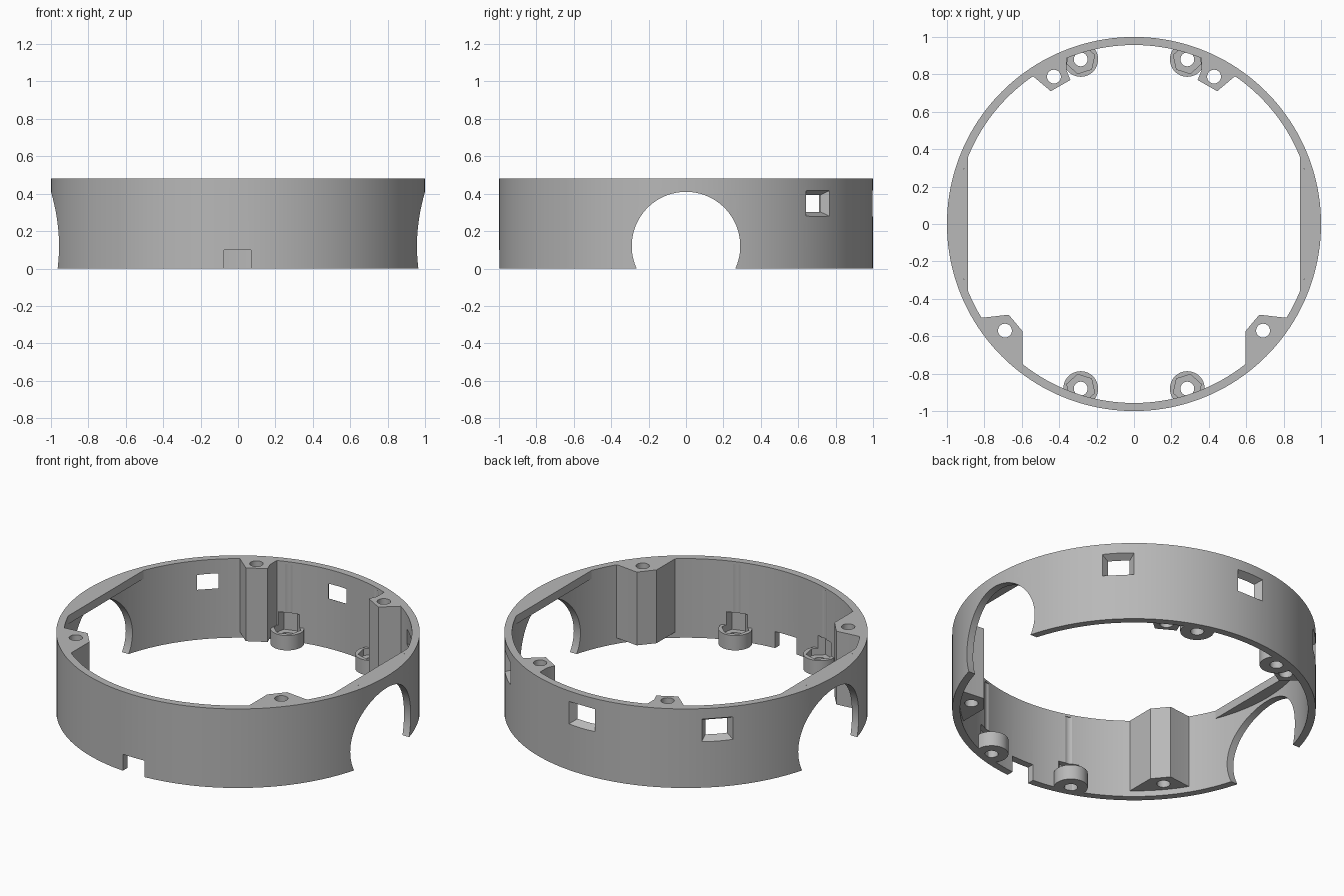
import bpy, bmesh, math
from mathutils import Matrix

if "Cube" in bpy.data.objects:
    bpy.data.objects.remove(bpy.data.objects["Cube"])

HEIGHT, INNER = 0.48, 0.957
HOLE = 0.037

grey = bpy.data.materials.new("plain grey")
grey.use_nodes = True
grey.diffuse_color = (0.48, 0.48, 0.48, 1)
grey.node_tree.nodes["Principled BSDF"].inputs["Base Color"].default_value = grey.diffuse_color


def circle(r, n=64, cx=0, cy=0, turn=0):
    return [(cx + r * math.cos(turn + math.tau * i / n),
             cy + r * math.sin(turn + math.tau * i / n)) for i in range(n)]


def loft(name, low, high, z0, z1, matrix=Matrix()):
    """Solid between two outlines with equal point counts."""
    bm = bmesh.new()
    a = [bm.verts.new((x, y, z0)) for x, y in low]
    b = [bm.verts.new((x, y, z1)) for x, y in high]
    n = len(a)
    bm.faces.new(a)
    bm.faces.new(b)
    for i in range(n):
        j = (i + 1) % n
        bm.faces.new((a[i], a[j], b[j], b[i]))
    bm.transform(matrix)
    bmesh.ops.recalc_face_normals(bm, faces=bm.faces)
    mesh = bpy.data.meshes.new(name)
    bm.to_mesh(mesh)
    bm.free()
    mesh.materials.append(grey)
    obj = bpy.data.objects.new(name, mesh)
    bpy.context.collection.objects.link(obj)
    return obj


def prism(name, outline, z0, z1, matrix=Matrix()):
    return loft(name, outline, outline, z0, z1, matrix)


def rect(w, h):
    return [(-w / 2, -h / 2), (w / 2, -h / 2), (w / 2, h / 2), (-w / 2, h / 2)]


def carve(obj, cutter, operation='DIFFERENCE'):
    """Apply one boolean and discard the cutter."""
    bpy.ops.object.select_all(action='DESELECT')
    obj.select_set(True)
    bpy.context.view_layer.objects.active = obj
    mod = obj.modifiers.new("carve", 'BOOLEAN')
    mod.operation, mod.object, mod.solver = operation, cutter, 'EXACT'
    bpy.ops.object.modifier_apply(modifier=mod.name)
    bpy.data.objects.remove(cutter)


def finish(obj):
    bpy.ops.object.select_all(action='DESELECT')
    obj.select_set(True)
    bpy.context.view_layer.objects.active = obj
    bpy.ops.object.shade_smooth_by_angle(angle=math.radians(30))


def clip_to_wall(obj):
    carve(obj, prism("clip", circle(INNER + 0.001, 160), -1, 1), 'INTERSECT')


# Outer wall
wall = prism("outer_wall", circle(1, 160), 0, HEIGHT)
carve(wall, prism("bore", circle(INNER, 160), -1, 1))

# Large round side openings
carve(wall, prism("side_opening", circle(0.29, 96), -2, 2,
                  Matrix.Translation((0, 0, 0.12)) @ Matrix.Rotation(math.pi / 2, 4, 'Y')))

# Small front notch
carve(wall, prism("notch", [(-0.075, -1.1), (0.07, -1.1), (0.07, -0.9), (-0.075, -0.9)], -0.1, 0.1))

# Three tapered windows round the back
for angle in (45, 90, 135):
    turn = Matrix.Rotation(math.radians(angle), 4, 'Z')
    face_out = Matrix.Rotation(math.pi / 2, 4, 'Z') @ Matrix.Rotation(math.pi / 2, 4, 'X')
    carve(wall, loft("window", rect(0.10, 0.073), rect(0.207, 0.162), 0.94, 1.02,
                     Matrix.Translation((0, 0, 0.348)) @ turn @ face_out))

# Nut cups at the floor, with hex pockets and clearance grooves in the wall
for sx, sy, place in ((-1, -1, "front_right"), (1, -1, "front_left"),
                      (-1, 1, "back_right"), (1, 1, "back_left")):
    cx, cy = 0.285 * sx, 0.88 * sy
    out = math.atan2(cy, cx) + math.pi / 6
    cup = prism(place + "_nut_cup", circle(0.093, 48, cx, cy), 0, 0.09)
    clip_to_wall(cup)
    for part in (cup, wall):
        carve(part, prism("pocket", circle(0.078, 6, cx, cy, out), 0.05, 0.17))
        low = -0.1 if part is cup else 0.06
        carve(part, prism("bolt", circle(HOLE, 32, cx, cy), low, 0.465))
    finish(cup)
finish(wall)

# Full-height screw posts
front_post = [(0.90, -0.50), (0.80, -0.50), (0.67, -0.485), (0.597, -0.572), (0.597, -0.90)]
back_post = [(0.60, 0.84), (0.54, 0.79), (0.445, 0.71), (0.34, 0.77), (0.36, 0.82), (0.36, 0.95)]
for sx, side in ((1, "left"), (-1, "right")):
    for end, outline, hole in (("front", front_post, (0.69, -0.57)),
                               ("back", back_post, (0.428, 0.788))):
        post = prism(f"{end}_{side}_post", [(sx * x, y) for x, y in outline], 0.035, HEIGHT)
        clip_to_wall(post)
        carve(post, prism("screw", circle(HOLE, 32, sx * hole[0], hole[1]), -1, 1))
        finish(post)

    # Flat ledge along the top of each side
    sweep = math.asin(0.36 / INNER)
    arc = [(sx * INNER * math.cos(t), INNER * math.sin(t))
           for t in (sweep * (i / 12 - 1) for i in range(25))]
    finish(prism(f"{side}_ledge", arc, 0.43, HEIGHT))
